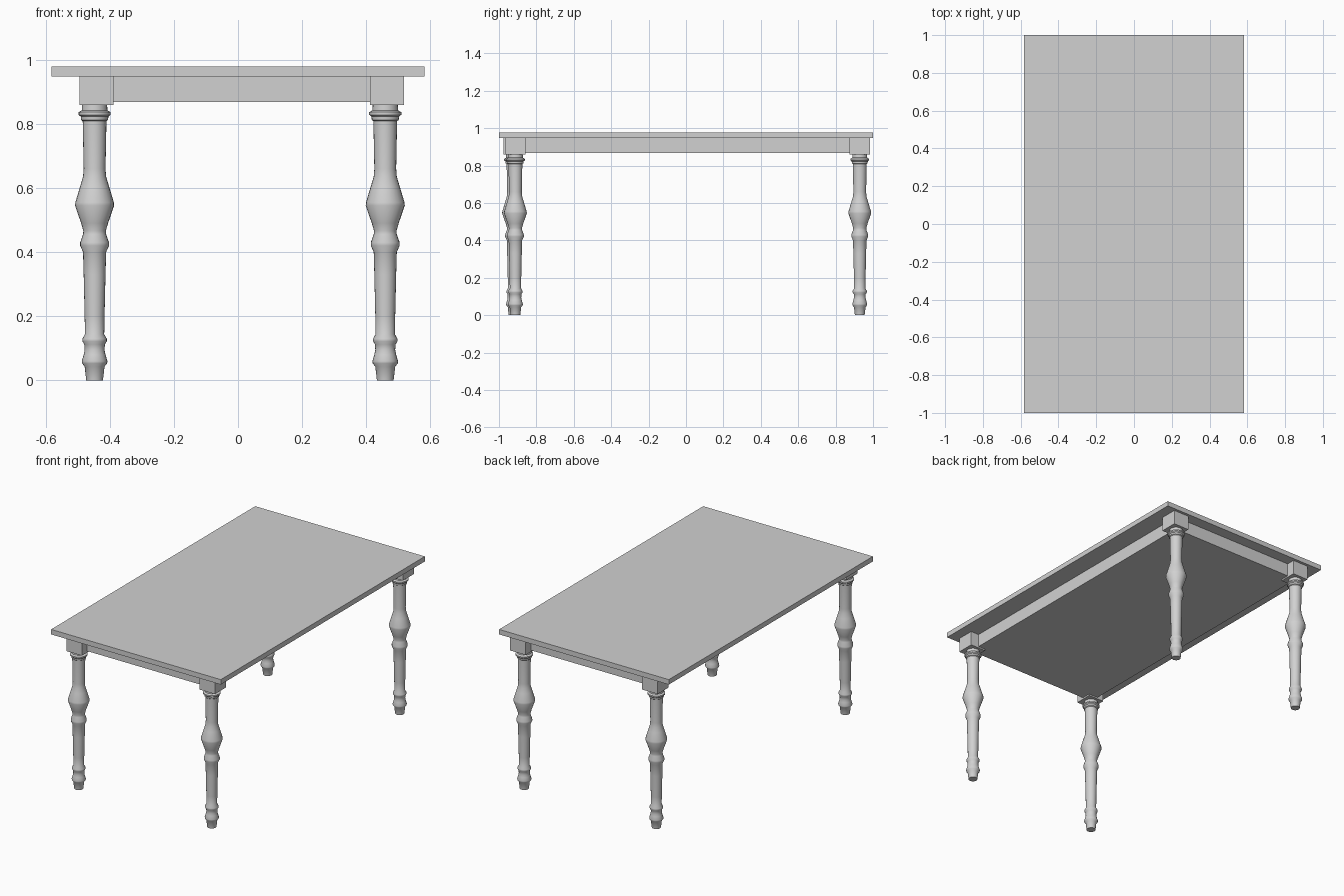
import bpy, bmesh, math

if "Cube" in bpy.data.objects:
    bpy.data.objects.remove(bpy.data.objects["Cube"])

grey = bpy.data.materials.new("light grey")
grey.diffuse_color = (0.64, 0.64, 0.64, 1)
grey.use_nodes = True
grey.node_tree.nodes["Principled BSDF"].inputs["Base Color"].default_value = grey.diffuse_color

def add_object(name, bm):
    bmesh.ops.recalc_face_normals(bm, faces=bm.faces)
    mesh = bpy.data.meshes.new(name)
    bm.to_mesh(mesh)
    bm.free()
    mesh.materials.append(grey)
    ob = bpy.data.objects.new(name, mesh)
    bpy.context.collection.objects.link(ob)
    return ob

def box(name, lo, hi):
    bm = bmesh.new()
    bmesh.ops.create_cube(bm, size=1)
    for v in bm.verts:
        v.co = [(a + b) / 2 + c * (b - a) for a, b, c in zip(lo, hi, v.co)]
    return add_object(name, bm)

def turned(name, x, y, profile, sides=24):
    # lathe a list of (radius, height) rings with capped ends
    bm = bmesh.new()
    rings = [[bm.verts.new((x + r * math.cos(2 * math.pi * i / sides),
                            y + r * math.sin(2 * math.pi * i / sides), z))
              for i in range(sides)] for r, z in profile]
    for a, b in zip(rings, rings[1:]):
        for i in range(sides):
            j = (i + 1) % sides
            bm.faces.new((a[i], a[j], b[j], b[i]))
    bm.faces.new(rings[0])
    bm.faces.new(rings[-1])
    ob = add_object(name, bm)
    bpy.ops.object.select_all(action='DESELECT')
    ob.select_set(True)
    bpy.context.view_layer.objects.active = ob
    bpy.ops.object.shade_smooth_by_angle(angle=math.radians(40))

# top board and solid apron under it
box("table_top", (-0.582, -1, 0.947), (0.582, 1, 0.978))
box("apron", (-0.45, -0.925, 0.867), (0.462, 0.93, 0.947))

# turned leg outline, foot to collar
LEG = [(0.026, 0), (0.031, 0.043), (0.039, 0.053), (0.040, 0.060), (0.034, 0.080),
       (0.031, 0.095), (0.032, 0.112), (0.038, 0.122), (0.038, 0.130), (0.030, 0.144),
       (0.031, 0.20), (0.034, 0.33), (0.036, 0.40), (0.045, 0.420), (0.045, 0.430),
       (0.036, 0.455), (0.035, 0.466), (0.042, 0.490), (0.061, 0.545), (0.060, 0.555),
       (0.045, 0.605), (0.036, 0.635), (0.034, 0.66), (0.037, 0.808), (0.042, 0.812),
       (0.043, 0.822), (0.050, 0.828), (0.050, 0.836), (0.040, 0.842), (0.039, 0.860)]

for name, x, y in (("front_left", -0.447, -0.922), ("front_right", 0.459, -0.912),
                   ("back_left", -0.447, 0.929), ("back_right", 0.459, 0.929)):
    turned(name + "_leg", x, y, LEG)
    # square corner block above the leg
    cx = x + 0.006
    box(name + "_block", (cx - 0.053, y - 0.054, 0.858), (cx + 0.053, y + 0.054, 0.947))
